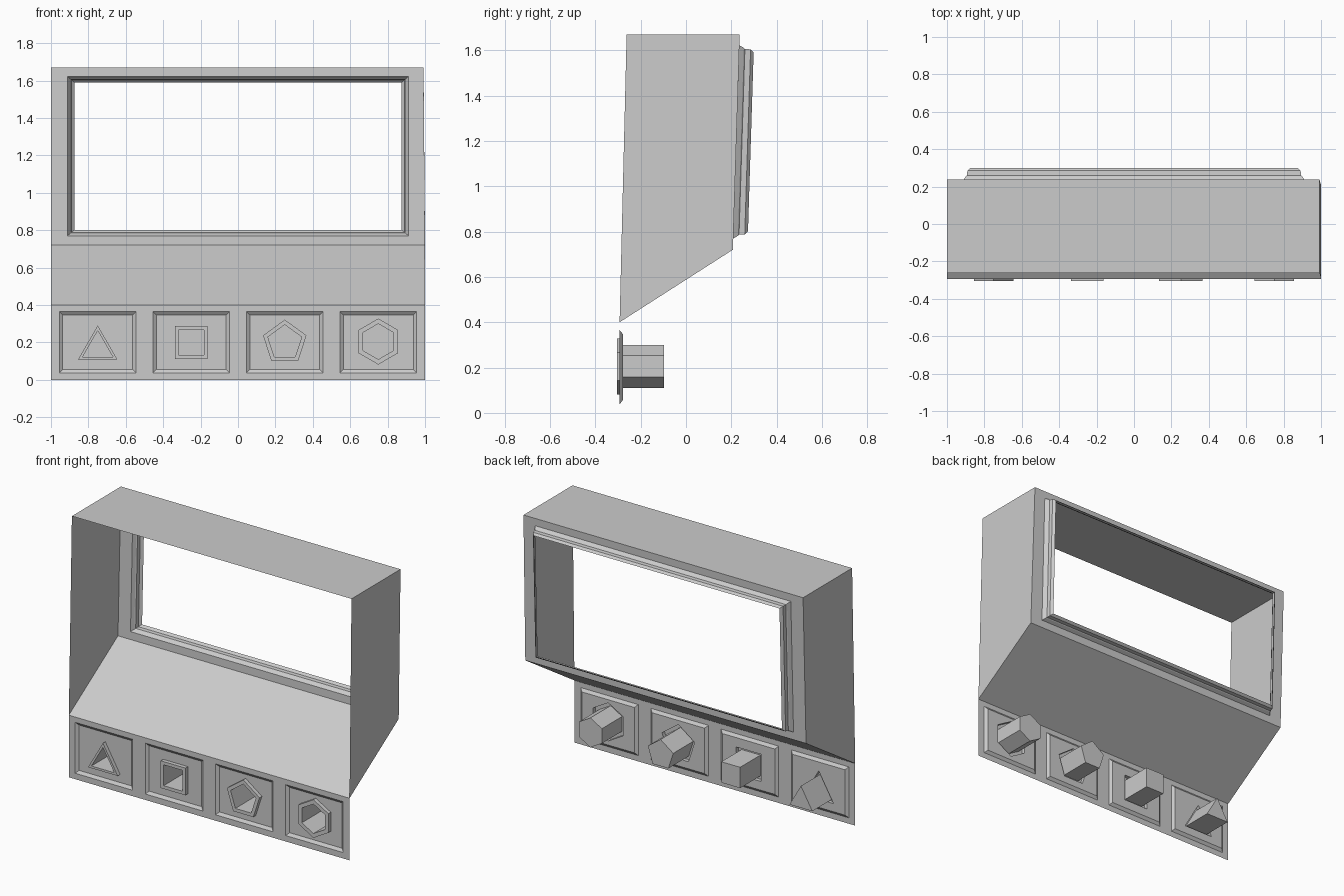
import bpy, bmesh
from math import sin, cos, pi

if "Cube" in bpy.data.objects:
    bpy.data.objects.remove(bpy.data.objects["Cube"])


def loop(bm, pts):
    return [bm.verts.new(p) for p in pts]


def ring(bm, a, b):
    n = len(a)
    for i in range(n):
        j = (i + 1) % n
        bm.faces.new((a[i], a[j], b[j], b[i]))


def rect(x0, x1, z0, z1, y):
    # y is a function of z, so walls may lean
    return [(x, y(z), z) for x, z in ((x0, z0), (x1, z0), (x1, z1), (x0, z1))]


def finish(bm, name):
    bmesh.ops.remove_doubles(bm, verts=bm.verts, dist=1e-5)
    bmesh.ops.recalc_face_normals(bm, faces=bm.faces)
    mesh = bpy.data.meshes.new(name)
    bm.to_mesh(mesh)
    bm.free()
    bpy.context.collection.objects.link(bpy.data.objects.new(name, mesh))


def back(h):
    return lambda z: 0.207 + (z - 0.72) * 0.0316 + h


PANEL_Y, RECESS_Y, RIM_Y, TUBE_Y = -0.293, -0.279, -0.304, -0.098

# open-fronted hood: sloping floor, sides, top, back wall and stepped window frame
bm = bmesh.new()
TOP_R = 0.992
front = loop(bm, [(-1, PANEL_Y, 0.40), (1, PANEL_Y, 0.40),
                  (TOP_R, -0.262, 1.67), (-1, -0.262, 1.67)])
rear = loop(bm, [(-1, 0.207, 0.72), (1, 0.207, 0.72),
                 (TOP_R, 0.237, 1.67), (-1, 0.237, 1.67)])
ring(bm, front, rear)
previous = rear
for inset, h in ((0, 0), (0.013, 0.02), (0.019, 0.025), (0.021, 0.05), (0.037, 0.064)):
    step = loop(bm, rect(-0.912 + inset, 0.912 - inset,
                         0.77 + inset * 0.85, 1.622 - inset * 0.85, back(h)))
    ring(bm, previous, step)
    previous = step
finish(bm, "window_hood")

# front panel: a grid of strips leaving four rectangular openings
CENTRES = (-0.75, -0.25, 0.25, 0.75)
HALF, Z0, Z1 = 0.205, 0.038, 0.366
bm = bmesh.new()
xs = [-1] + [c + s * HALF for c in CENTRES for s in (-1, 1)] + [1]
zs = [0, Z0, Z1, 0.40]
for i in range(len(xs) - 1):
    for k in range(3):
        if not (k == 1 and i % 2 == 1):
            bm.faces.new(loop(bm, rect(xs[i], xs[i + 1], zs[k], zs[k + 1],
                                       lambda z: PANEL_Y)))
finish(bm, "front_panel")


def polygon(n, r, cx, cz, y):
    turn = pi / 2 + (pi / 4 if n == 4 else 0)
    return [(cx + r * cos(turn + 2 * pi * i / n), y, cz + r * sin(turn + 2 * pi * i / n))
            for i in range(n)]


def socket(name, cx, n, cz, outer_r, inner_r):
    bm = bmesh.new()
    # bevelled recess
    edge = loop(bm, rect(cx - HALF, cx + HALF, Z0, Z1, lambda z: PANEL_Y))
    b = 0.018
    floor = loop(bm, rect(cx - HALF + b, cx + HALF - b, Z0 + b, Z1 - b, lambda z: RECESS_Y))
    ring(bm, edge, floor)
    base = loop(bm, polygon(n, outer_r, cx, cz, RECESS_Y))
    # raised rim and deep closed socket
    rim_out = loop(bm, polygon(n, outer_r, cx, cz, RIM_Y))
    rim_in = loop(bm, polygon(n, inner_r, cx, cz, RIM_Y))
    end = loop(bm, polygon(n, inner_r, cx, cz, TUBE_Y))
    ring(bm, base, rim_out)
    ring(bm, rim_out, rim_in)
    ring(bm, rim_in, end)
    bm.faces.new(end)
    # recess floor around the rim
    borders = [bm.edges.get((l[i], l[(i + 1) % len(l)]))
               for l in (floor, base) for i in range(len(l))]
    bmesh.ops.triangle_fill(bm, edges=borders, use_beauty=True, normal=(0, -1, 0))
    finish(bm, name)


socket("triangle_socket", CENTRES[0], 3, 0.169, 0.122, 0.094)
socket("square_socket", CENTRES[1], 4, 0.20, 0.124, 0.095)
socket("pentagon_socket", CENTRES[2], 5, 0.20, 0.122, 0.095)
socket("hexagon_socket", CENTRES[3], 6, 0.205, 0.123, 0.095)
